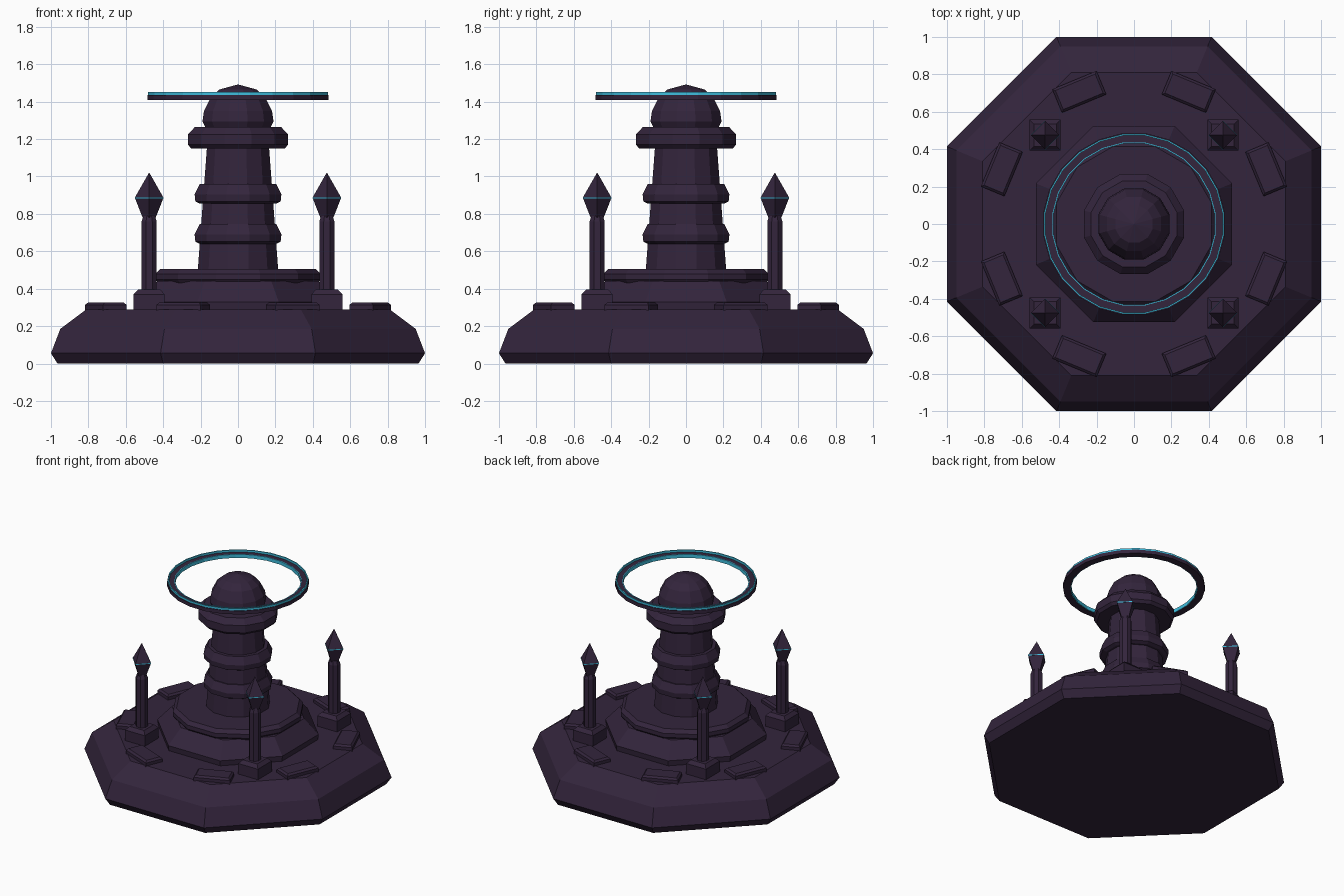
import bpy, math
from math import pi, sin, cos

if "Cube" in bpy.data.objects:
    bpy.data.objects.remove(bpy.data.objects["Cube"])


def material(name, col):
    m = bpy.data.materials.new(name)
    m.diffuse_color = (*col, 1)
    m.use_nodes = True
    m.node_tree.nodes["Principled BSDF"].inputs["Base Color"].default_value = m.diffuse_color
    return m


DARK = material("dark_stone", (0.033, 0.018, 0.045))
GLOW = material("cyan_glow", (0.05, 0.52, 0.74))


def make(name, verts, faces, mat):
    me = bpy.data.meshes.new(name)
    me.from_pydata(verts, [], faces)
    me.materials.append(mat)
    ob = bpy.data.objects.new(name, me)
    bpy.context.collection.objects.link(ob)
    return ob


def lathe(name, prof, n, mat, loc=(0, 0, 0), turn=0.5, flats=True, closed=False):
    """Sweep (radius, z) points around z; flats=True means radius is to the flat sides."""
    k = 1 / cos(pi / n) if flats else 1
    verts = [(loc[0] + r * k * cos(2 * pi * (i + turn) / n),
              loc[1] + r * k * sin(2 * pi * (i + turn) / n), loc[2] + z)
             for r, z in prof for i in range(n)]
    m = len(prof)
    faces = []
    for j in range(m if closed else m - 1):
        a, b = j * n, ((j + 1) % m) * n
        faces += [(a + i, a + (i + 1) % n, b + (i + 1) % n, b + i) for i in range(n)]
    if not closed:
        faces += [tuple(reversed(range(n))), tuple(range((m - 1) * n, m * n))]
    return make(name, verts, faces, mat)


def ring(name, r0, r1, z0, z1, n, mat):
    return lathe(name, [(r0, z0), (r1, z0), (r1, z1), (r0, z1)], n, mat, closed=True)


# Octagonal base and stepped plinth
lathe("base", [(0.965, 0), (1.0, 0.055), (0.95, 0.185), (0.81, 0.29)], 8, DARK)
lathe("plinth_lower", [(0.52, 0.28), (0.525, 0.33), (0.43, 0.44)], 8, DARK)
lathe("plinth_upper", [(0.425, 0.43), (0.44, 0.45), (0.44, 0.48), (0.415, 0.505)], 12, DARK)

# Tapered column with collars
lathe("column", [(0.215, 0.5), (0.165, 1.17)], 12, DARK)
for i, z in enumerate((0.64, 0.855)):
    lathe(f"collar_{i + 1}", [(0.205, z), (0.228, z + 0.012), (0.232, z + 0.05),
                              (0.205, z + 0.105)], 12, DARK)
lathe("column_cap", [(0.25, 1.15), (0.268, 1.17), (0.268, 1.225), (0.23, 1.265)], 12, DARK)
lathe("dome", [(0.17, 1.255), (0.19, 1.295), (0.182, 1.35), (0.145, 1.425),
               (0.1, 1.465), (0.001, 1.492)], 12, DARK)

# Floating halo with glowing inner wall and top line
ring("halo", 0.435, 0.485, 1.41, 1.437, 24, DARK)
ring("halo_inner_glow", 0.43, 0.436, 1.411, 1.438, 24, GLOW)
ring("halo_top_glow", 0.472, 0.48, 1.43, 1.452, 24, GLOW)

# Four corner pylons
for sx in (-1, 1):
    for sy in (-1, 1):
        p = (0.475 * sx, 0.475 * sy, 0)
        tag = ("left" if sx < 0 else "right") + ("_front" if sy < 0 else "_back")
        lathe("pylon_foot_" + tag, [(0.083, 0.28), (0.083, 0.37), (0.06, 0.395)], 4, DARK, p)
        lathe("pylon_shaft_" + tag, [(0.04, 0.39), (0.04, 0.76), (0.03, 0.79)], 8, DARK, p)
        lathe("pylon_crystal_" + tag, [(0.035, 0.78), (0.075, 0.882), (0.075, 0.89),
                                       (0.001, 1.02)], 4, DARK, p, 0, False)
        lathe("crystal_seam_" + tag, [(0.077, 0.883), (0.077, 0.889)], 4, GLOW, p, 0, False)

# Eight bevelled floor slabs
for i in range(8):
    a = (i + 0.5) * pi / 4
    verts = []
    for z, inset in ((0.28, 0), (0.313, 0), (0.326, 0.013)):
        for u, v in ((-1, -1), (1, -1), (1, 1), (-1, 1)):
            x, y = 0.765 + u * (0.068 - inset), v * (0.128 - inset)
            verts.append((x * cos(a) - y * sin(a), x * sin(a) + y * cos(a), z))
    faces = [(3, 2, 1, 0), (8, 9, 10, 11)]
    for j in (0, 4):
        faces += [(j + k, j + (k + 1) % 4, j + 4 + (k + 1) % 4, j + 4 + k) for k in range(4)]
    make(f"floor_slab_{i + 1}", verts, faces, DARK)
